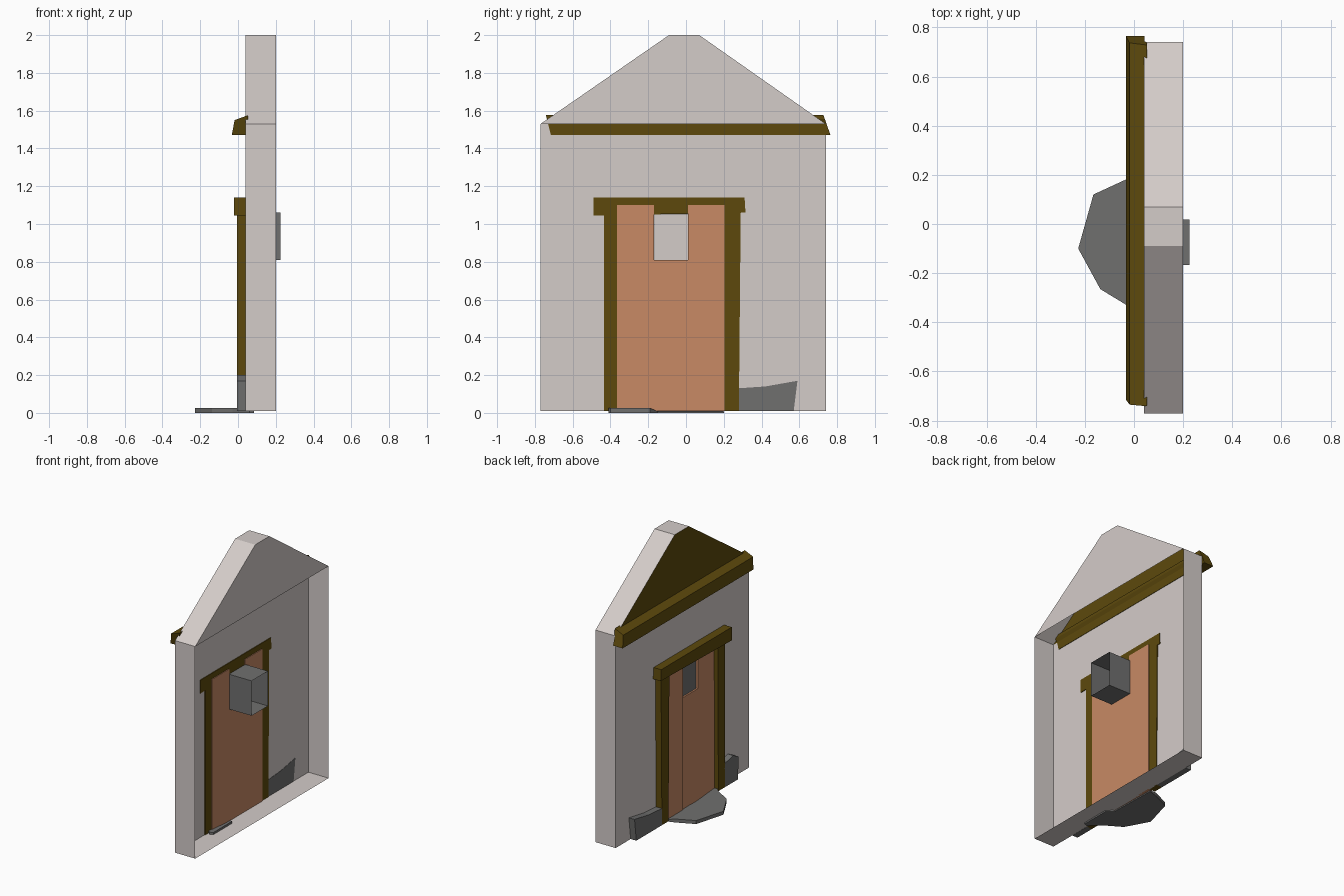
import bpy, bmesh

if "Cube" in bpy.data.objects:
    bpy.data.objects.remove(bpy.data.objects["Cube"])

def material(name, rgb):
    m = bpy.data.materials.new(name)
    m.diffuse_color = [((c / 255 + 0.055) / 1.055) ** 2.4 for c in rgb] + [1]
    m.use_nodes = True
    m.node_tree.nodes["Principled BSDF"].inputs["Base Color"].default_value = m.diffuse_color
    return m

PLASTER = material("pale_plaster", (212, 204, 201))
WOOD = material("dark_timber", (93, 73, 12))
DOOR = material("orange_door_wood", (200, 138, 101))
STONE = material("grey_stone", (112, 112, 111))

def make(name, faces, *mats, tags=None):
    """Object from a list of polygons; shared corners are welded."""
    bm = bmesh.new()
    for i, pts in enumerate(faces):
        f = bm.faces.new([bm.verts.new(p) for p in pts])
        f.material_index = tags[i] if tags else 0
    bmesh.ops.remove_doubles(bm, verts=bm.verts, dist=1e-5)
    bmesh.ops.recalc_face_normals(bm, faces=bm.faces)
    me = bpy.data.meshes.new(name)
    bm.to_mesh(me)
    bm.free()
    for m in mats:
        me.materials.append(m)
    ob = bpy.data.objects.new(name, me)
    bpy.context.collection.objects.link(ob)
    return ob

def loft(name, a, b, mat, caps=(True, True)):
    """Solid between two matching outlines."""
    n = len(a)
    faces = [[a[i], a[(i + 1) % n], b[(i + 1) % n], b[i]] for i in range(n)]
    faces += [p for p, c in zip((a, b), caps) if c]
    return make(name, faces, mat)

def slab_x(name, yz, x0, x1, mat, caps=(True, True)):
    """Outline in the wall plane given depth along x."""
    return loft(name, [(x0, y, z) for y, z in yz], [(x1, y, z) for y, z in yz], mat, caps)

def rect(y0, y1, z0, z1):
    return [(y0, z0), (y1, z0), (y1, z1), (y0, z1)]

# Wall: shell with an open back below the eaves, closed gable above
XF, XB = 0.04, 0.20
Y0, Y1, Z0, ZE, ZT = -0.77, 0.74, 0.01, 1.53, 2.0
DY0, DY1, DZ = -0.43, 0.28, 1.10
outline = [(Y0, Z0), (Y1, Z0), (Y1, ZE), (0.07, ZT), (-0.09, ZT), (Y0, ZE)]
gable = outline[2:]
faces = [[(XF, y, z) for y, z in r] for r in (
    rect(Y0, DY0, Z0, ZE), rect(DY1, Y1, Z0, ZE), rect(DY0, DY1, DZ, ZE))]
for i in range(6):
    (ya, za), (yb, zb) = outline[i], outline[(i + 1) % 6]
    faces.append([(XF, ya, za), (XF, yb, zb), (XB, yb, zb), (XB, ya, za)])
faces.append([(XB, y, z) for y, z in gable])
faces.append([(XF, y, z) for y, z in gable])
make("wall", faces, PLASTER, WOOD, tags=[0] * (len(faces) - 1) + [1])

# Eave beam under the gable, with skewed ends
section = [(-0.033, 1.47), (-0.018, 1.55), (0.053, 1.576), (0.053, 1.555), (0.043, 1.53), (0.043, 1.47)]
def eave_end(y_low, y_high):
    return [(x, y_low + (y_high - y_low) * (z - 1.47) / 0.1, z) for x, z in section]
loft("eave_beam", eave_end(-0.715, -0.74), eave_end(0.765, 0.73), WOOD)

# Door frame
slab_x("lintel", [(-0.49, 1.045), (0.315, 1.06), (0.31, 1.14), (-0.49, 1.14)], -0.02, 0.045, WOOD)
slab_x("left_post", [(-0.435, Z0), (-0.36, Z0), (-0.352, DZ), (-0.435, DZ)], -0.005, 0.045, WOOD)
slab_x("right_post", [(0.205, Z0), (0.28, Z0), (0.29, DZ), (0.195, DZ)], -0.005, 0.045, WOOD)

# Door planks, the middle one cut short for the window
slab_x("door_plank_left", rect(-0.365, -0.17, Z0, DZ), 0.024, 0.05, DOOR)
slab_x("door_plank_middle", rect(-0.17, 0.01, Z0, 0.81), 0.024, 0.05, DOOR)
slab_x("door_plank_right", rect(0.01, 0.205, Z0, DZ), 0.015, 0.05, DOOR)

# Window: open box behind the door with a pale back plate
slab_x("window_box", rect(-0.167, 0.018, 0.81, 1.06), 0.036, 0.225, STONE, (True, False))
make("window_back", [[(0.042, y, z) for y, z in rect(-0.167, 0.01, 0.81, 1.05)]], PLASTER)

# Doorstep
step = [(0.03, 0.20), (-0.035, 0.18), (-0.165, 0.12), (-0.227, -0.10), (-0.137, -0.265),
        (-0.03, -0.33), (0.06, -0.41), (0.085, -0.40), (0.085, -0.19), (0.04, -0.15)]
def step_top(x, y):
    return 0.008 if x > 0.02 and y > -0.18 else 0.025
loft("doorstep", [(x, y, 0) for x, y in step], [(x, y, step_top(x, y)) for x, y in step], STONE)

# Foundation stones either side of the door
slab_x("stone_right", [(0.275, 0.01), (0.57, 0.01), (0.59, 0.17), (0.42, 0.14), (0.275, 0.13)],
       -0.005, 0.042, STONE)
slab_x("stone_left", [(-0.58, 0.01), (-0.43, 0.01), (-0.43, 0.18), (-0.53, 0.20), (-0.59, 0.17)],
       -0.005, 0.039, STONE)
